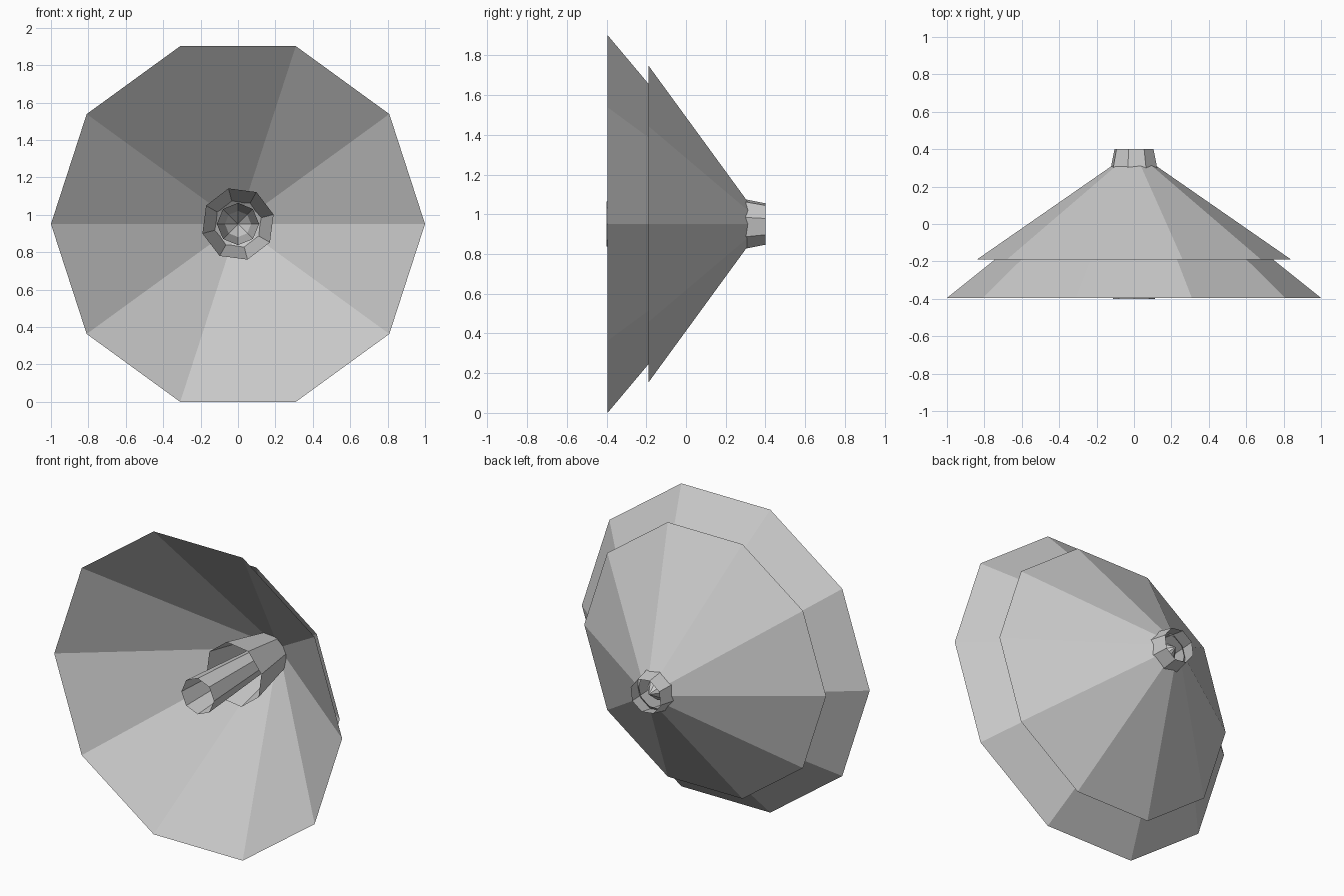
import bpy, bmesh
from math import cos, sin, radians, tau

if "Cube" in bpy.data.objects:
    bpy.data.objects.remove(bpy.data.objects["Cube"])

CENTRE_Z = 0.951


def lathe(name, profile, sides, start=0.0):
    """Thin faceted shell around the y axis; profile is (radius, y), radius 0 makes a point."""
    bm = bmesh.new()
    rings = []
    for r, y in profile:
        if r == 0:
            rings.append([bm.verts.new((0, y, CENTRE_Z))] * sides)
        else:
            angles = [radians(start) + tau * i / sides for i in range(sides)]
            rings.append([bm.verts.new((r * cos(a), y, CENTRE_Z + r * sin(a))) for a in angles])
    for a, b in zip(rings, rings[1:]):
        for i in range(sides):
            j = (i + 1) % sides
            corners = [a[i], a[j], b[j], b[i]]
            bm.faces.new(list(dict.fromkeys(corners)))
    bmesh.ops.recalc_face_normals(bm, faces=bm.faces)
    mesh = bpy.data.meshes.new(name)
    bm.to_mesh(mesh)
    bm.free()
    obj = bpy.data.objects.new(name, mesh)
    bpy.context.collection.objects.link(obj)
    return obj


# Two nested ten-sided dishes meeting at the hub
lathe("front_dish", [(1.0, -0.395), (0.105, 0.32)], 10)
lathe("rear_dish", [(0.84, -0.19), (0.105, 0.32)], 10)

# Open tapered sleeve that passes through the dishes
lathe("hub_sleeve", [(0.197, -0.04), (0.108, 0.4)], 8, start=15)

# Slim inner horn with a pointed closed end
lathe("inner_horn", [(0.113, -0.4), (0.07, 0.28), (0, 0.37)], 8)
